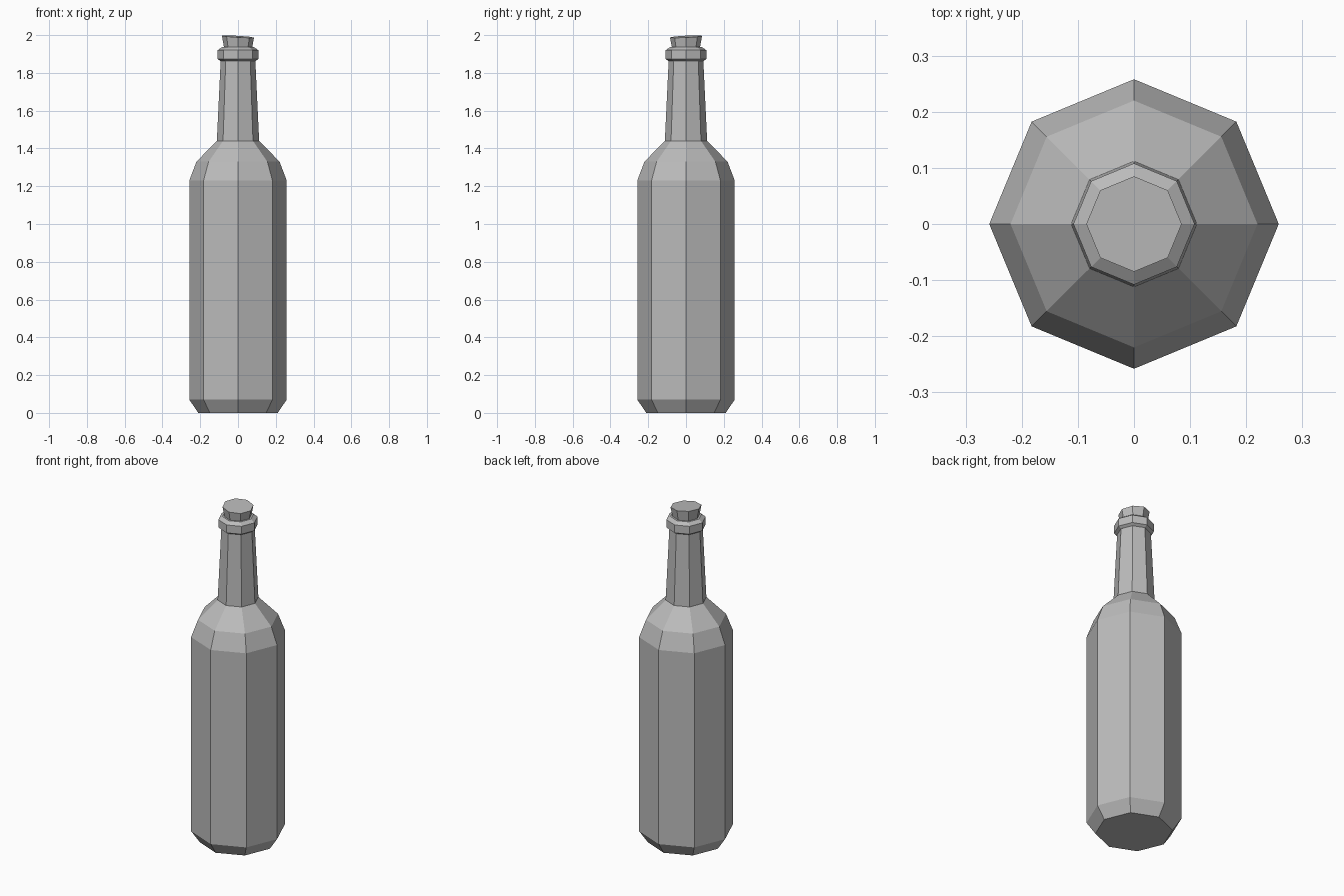
import bpy, bmesh
from math import cos, sin, pi

cube = bpy.data.objects.get("Cube")
if cube:
    bpy.data.objects.remove(cube)

SIDES = 8

grey = bpy.data.materials.new("plain_grey")
grey.use_nodes = True
colour = (0.5, 0.5, 0.5, 1)
grey.diffuse_color = colour
grey.node_tree.nodes["Principled BSDF"].inputs["Base Color"].default_value = colour


def turned(name, profile, tilt=(0, 0)):
    """Turn (radius, height) pairs into a capped solid; tilt slopes the top ring."""
    bm = bmesh.new()
    rings = []
    for r, z in profile:
        ring = []
        for i in range(SIDES):
            a = 2 * pi * i / SIDES
            ring.append(bm.verts.new((r * cos(a), r * sin(a), z)))
        rings.append(ring)
    for v in rings[-1]:
        v.co.z += tilt[0] * v.co.x + tilt[1] * v.co.y
    for low, high in zip(rings, rings[1:]):
        for i in range(SIDES):
            j = (i + 1) % SIDES
            bm.faces.new((low[i], low[j], high[j], high[i]))
    bm.faces.new(rings[0][::-1])
    bm.faces.new(rings[-1])
    mesh = bpy.data.meshes.new(name)
    bm.to_mesh(mesh)
    bm.free()
    mesh.materials.append(grey)
    obj = bpy.data.objects.new(name, mesh)
    bpy.context.collection.objects.link(obj)
    return obj


# Body with chamfered foot, shoulder and tapering neck
turned("bottle_body", [(0.21, 0), (0.258, 0.07), (0.258, 1.23), (0.22, 1.33),
                       (0.112, 1.44), (0.091, 1.88)])

# Collar around the mouth
turned("bottle_lip", [(0.092, 1.862), (0.108, 1.873), (0.108, 1.92), (0.085, 1.936)])

# Flared stopper with a slightly slanted top
turned("cork", [(0.068, 1.9), (0.085, 1.992)], tilt=(-0.06, 0.05))
